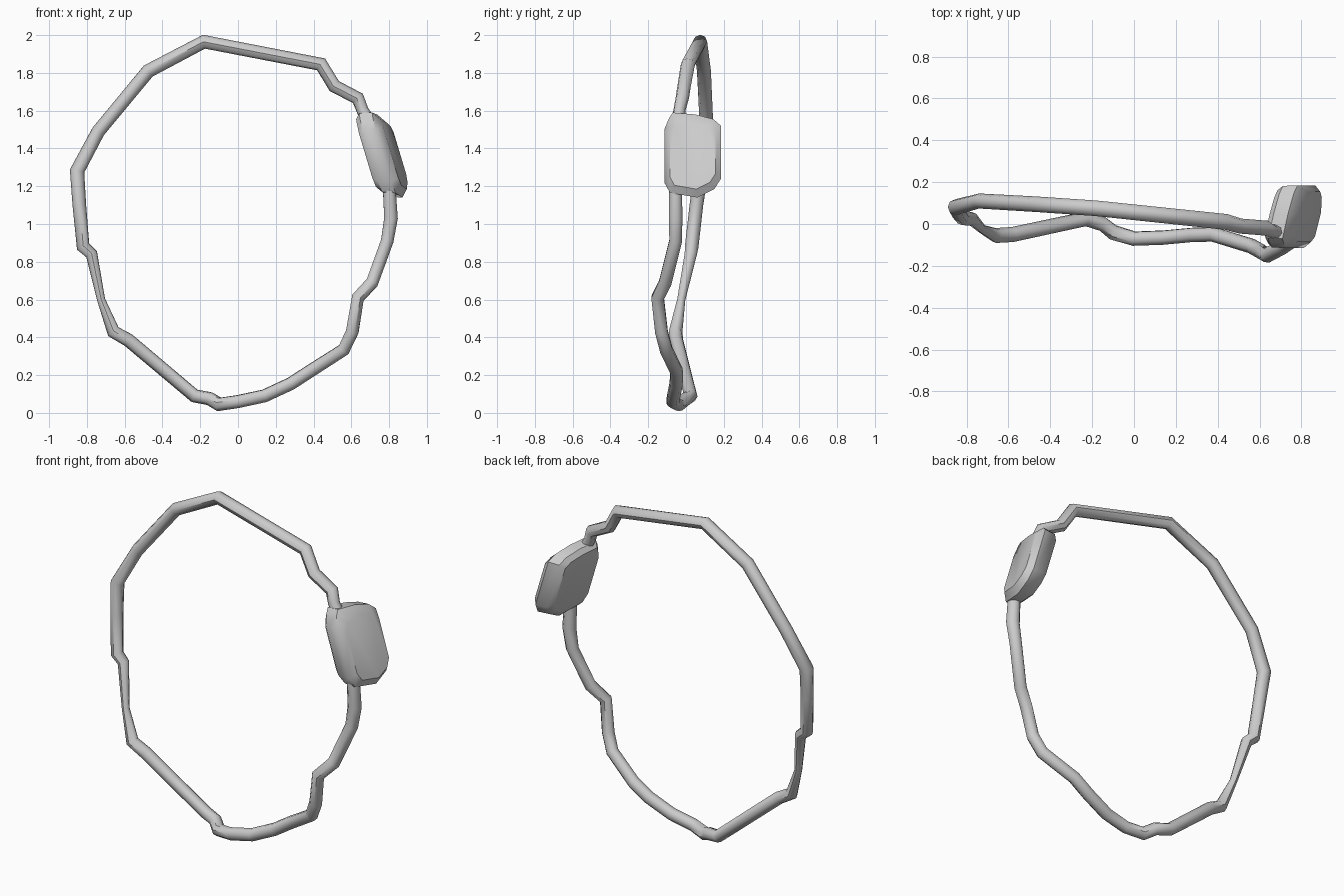
import bpy, bmesh

if "Cube" in bpy.data.objects:
    bpy.data.objects.remove(bpy.data.objects["Cube"])


def finish(obj, angle):
    bpy.ops.object.select_all(action='DESELECT')
    obj.select_set(True)
    bpy.context.view_layer.objects.active = obj
    if obj.type == 'CURVE':
        bpy.ops.object.convert(target='MESH')
    bpy.ops.object.shade_smooth_by_angle(angle=angle)


# Wrinkled cord loop: swept round tube through x, y, z and thickness factor
path = [
    (0.69, -0.04, 1.55, 1), (0.66, -0.035, 1.60, 0.9), (0.635, -0.02, 1.665, 1),
    (0.51, -0.01, 1.73, 1), (0.44, 0.01, 1.845, 1.05), (-0.18, 0.075, 1.965, 1.03),
    (-0.475, 0.095, 1.81, 1.03), (-0.74, 0.11, 1.49, 1), (-0.852, 0.08, 1.28, 1.08),
    (-0.84, 0.055, 1.10, 1), (-0.82, 0.03, 0.88, 1), (-0.775, 0.025, 0.84, 0.9),
    (-0.725, -0.025, 0.60, 0.6), (-0.66, -0.055, 0.43, 1), (-0.58, -0.05, 0.385, 1),
    (-0.23, 0.025, 0.09, 1), (-0.15, 0.0, 0.075, 1), (-0.10, -0.04, 0.045, 1.05),
    (0.0, -0.07, 0.06, 1), (0.14, -0.065, 0.09, 1), (0.28, -0.052, 0.155, 1),
    (0.38, -0.05, 0.22, 1), (0.56, -0.105, 0.335, 1), (0.605, -0.13, 0.43, 1),
    (0.635, -0.15, 0.61, 1), (0.71, -0.11, 0.69, 1), (0.79, -0.055, 0.91, 1),
    (0.81, -0.055, 1.03, 1.08), (0.80, -0.055, 1.20, 1),
]
curve = bpy.data.curves.new("cord", 'CURVE')
curve.dimensions = '3D'
curve.bevel_depth = 0.036
curve.bevel_resolution = 2
curve.use_fill_caps = True
spline = curve.splines.new('POLY')
spline.points.add(len(path) - 1)
for p, (x, y, z, r) in zip(spline.points, path):
    p.co = (x, y, z, 1)
    p.radius = r
cord = bpy.data.objects.new("cord", curve)
bpy.context.collection.objects.link(cord)
finish(cord, 0.8)

# Clasp: y-z outline stacked in inset layers, leaning with height and depth
outline = [(-0.07, 1.59), (0.05, 1.58), (0.145, 1.555), (0.185, 1.52),
           (0.185, 1.24), (0.15, 1.185), (0.06, 1.14), (-0.085, 1.165),
           (-0.115, 1.22), (-0.115, 1.50), (-0.09, 1.56)]
layers = [(-0.068, 0.84), (-0.04, 0.98), (0.03, 1.0), (0.068, 0.8)]
CY, CZ = 0.035, 1.365
bm = bmesh.new()
rings = []
for dx, s in layers:
    ring = []
    for y, z in outline:
        y, z = CY + (y - CY) * s, CZ + (z - CZ) * s
        x = 0.768 + dx - 0.30 * (z - CZ) + 0.2 * (y - CY)
        ring.append(bm.verts.new((x, y, z)))
    rings.append(ring)
n = len(outline)
for a, b in zip(rings, rings[1:]):
    for i in range(n):
        j = (i + 1) % n
        bm.faces.new((a[i], a[j], b[j], b[i]))
bm.faces.new(rings[0])
bm.faces.new(rings[-1])
bmesh.ops.recalc_face_normals(bm, faces=bm.faces)
mesh = bpy.data.meshes.new("clasp")
bm.to_mesh(mesh)
bm.free()
clasp = bpy.data.objects.new("clasp", mesh)
bpy.context.collection.objects.link(clasp)
finish(clasp, 0.7)
